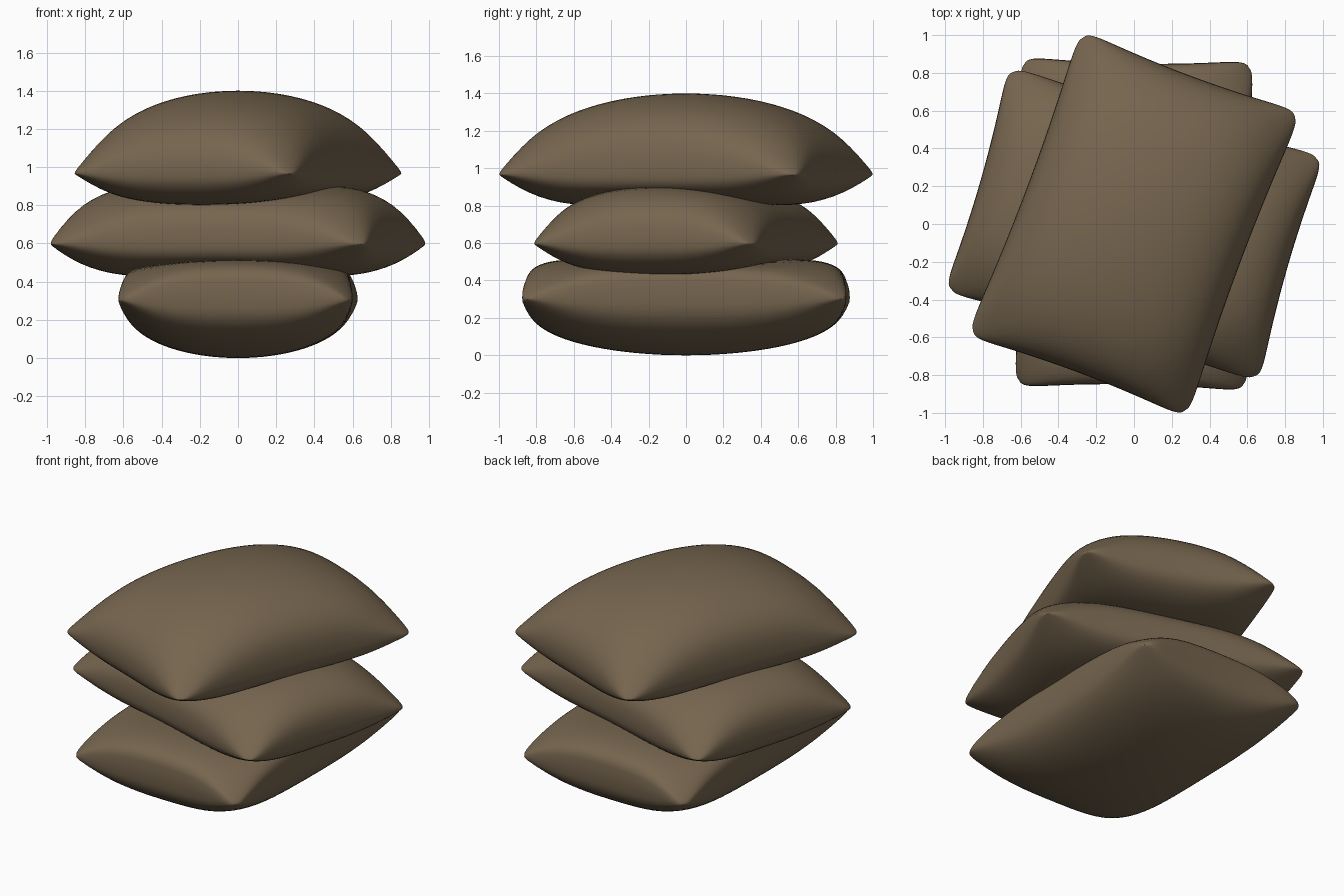
import bpy, bmesh, math
from mathutils import Matrix

if "Cube" in bpy.data.objects:
    bpy.data.objects.remove(bpy.data.objects["Cube"])

sackcloth = bpy.data.materials.new("brown sackcloth")
sackcloth.diffuse_color = (0.18, 0.13, 0.077, 1)
sackcloth.use_nodes = True
sackcloth.node_tree.nodes["Principled BSDF"].inputs["Base Color"].default_value = sackcloth.diffuse_color


def half(bm, n, a, b, seam, height, p, dent, sign):
    """One bulging half of a sack: a grid puffed up (sign 1) or down (sign -1)."""
    verts = bmesh.ops.create_grid(bm, x_segments=n, y_segments=n, size=1)["verts"]
    for v in verts:
        # crowd the grid towards the seam
        s, t = (math.sin(c * math.pi / 2) for c in v.co.xy)
        fu, fv = max(0, 1 - s * s), max(0, 1 - t * t)
        z = 0
        if fu > 1e-6 and fv > 1e-6:
            # puffed cloth, pressed in the middle and flattened to pointed corners
            z = height * fu ** p[0] * fv ** p[1] - dent * fu * fv ** 3
            z *= 1 - (s * t) ** 4
        # edges pinched between the corners, corners rounded off
        tip = 1 - 0.05 * (s * t) ** 14
        x = a * s * tip * (1 - 0.05 * fv)
        y = b * t * tip * (1 - 0.035 * fu)
        # seam arches between the corners
        lift = 0.03 * (fu + fv - 2 * fu * fv)
        v.co = (x, y, seam + sign * z + lift)
    if sign < 0:
        faces = list({f for v in verts for f in v.link_faces})
        bmesh.ops.reverse_faces(bm, faces=faces)


def sack(name, a, b, angle, seam, up, down):
    bm = bmesh.new()
    half(bm, 40, a, b, seam, *up, 1)
    half(bm, 40, a, b, seam, *down, -1)
    bmesh.ops.remove_doubles(bm, verts=bm.verts, dist=0.0005)
    bm.transform(Matrix.Rotation(math.radians(angle), 4, "Z"))
    mesh = bpy.data.meshes.new(name)
    bm.to_mesh(mesh)
    bm.free()
    mesh.materials.append(sackcloth)
    for f in mesh.polygons:
        f.use_smooth = True
    bpy.context.collection.objects.link(bpy.data.objects.new(name, mesh))


# each half: (height, (roundness across, roundness along), dent where sacks press)
sack("bottom_sack", 0.625, 0.88, -1, 0.30,
     (0.24, (0.25, 0.22), 0.07), (0.30, (0.34, 0.30), 0))
sack("middle_sack", 0.63, 0.875, 74, 0.595,
     (0.385, (0.40, 0.38), 0.115), (0.24, (0.35, 0.33), 0.12))
sack("top_sack", 0.63, 0.87, -20.5, 0.965,
     (0.435, (0.38, 0.45), 0), (0.24, (0.35, 0.33), 0.13))
